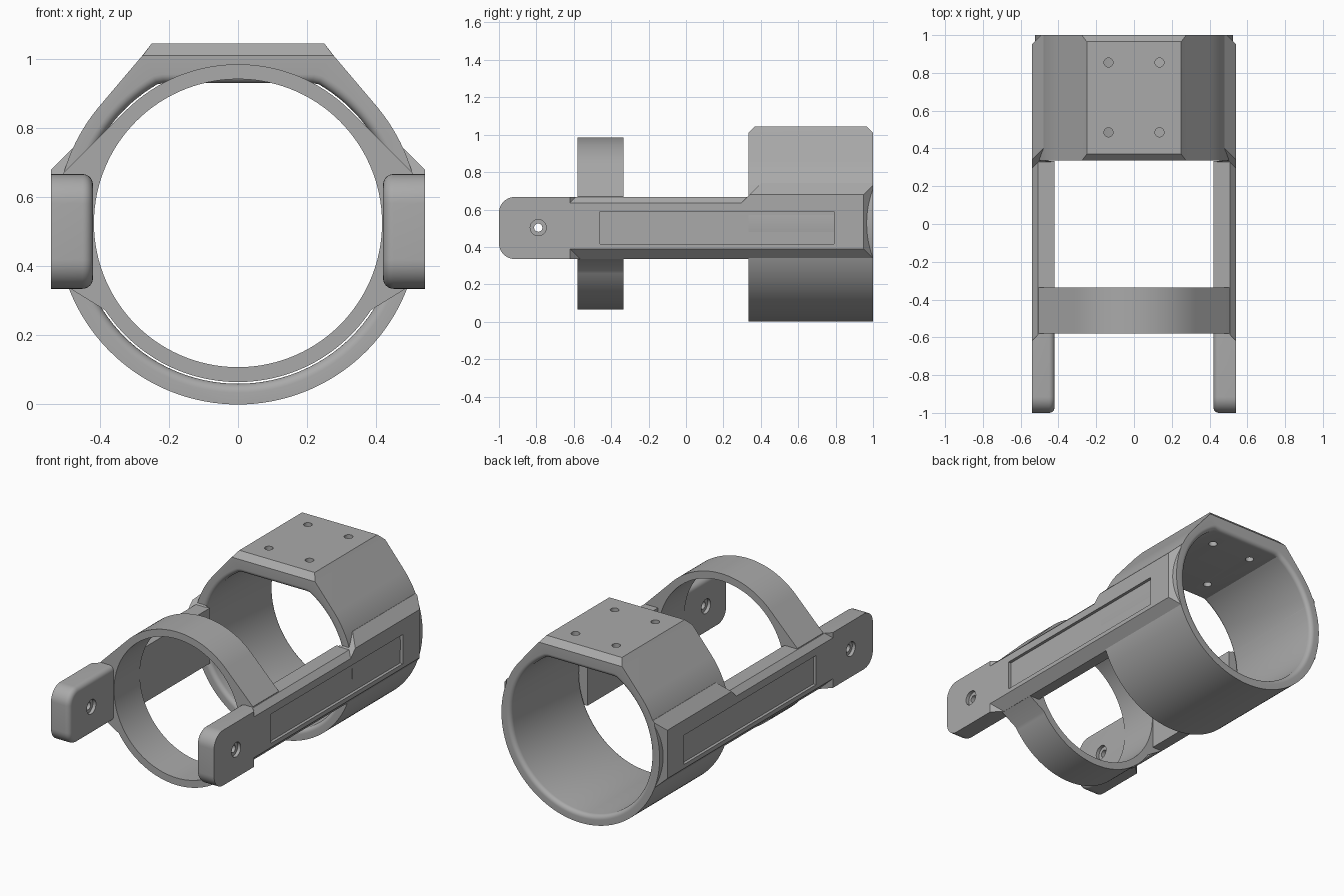
import bpy
import bmesh
from math import sin, cos, radians, pi

if "Cube" in bpy.data.objects:
    bpy.data.objects.remove(bpy.data.objects["Cube"], do_unlink=True)

GREY = (0.40, 0.40, 0.40, 1.0)
grey = bpy.data.materials.new("plain_grey")
grey.use_nodes = True
grey.diffuse_color = GREY
grey.node_tree.nodes["Principled BSDF"].inputs["Base Color"].default_value = GREY

CZ = 0.525                     # height of the shared ring axis
Y_FRONT, Y_BACK = 0.335, 1.0   # ends of the rear collar


def loft(name, rings):
    """Solid skinned through matching rings of points."""
    bm = bmesh.new()
    loops = [[bm.verts.new(p) for p in ring] for ring in rings]
    n = len(loops[0])
    for a, b in zip(loops, loops[1:]):
        for i in range(n):
            j = (i + 1) % n
            bm.faces.new((a[i], a[j], b[j], b[i]))
    bm.faces.new(loops[0])
    bm.faces.new(loops[-1])
    bmesh.ops.recalc_face_normals(bm, faces=bm.faces)
    mesh = bpy.data.meshes.new(name)
    bm.to_mesh(mesh)
    bm.free()
    mesh.materials.append(grey)
    ob = bpy.data.objects.new(name, mesh)
    bpy.context.collection.objects.link(ob)
    return ob


def prism(name, profile, y0, y1):
    """Extrude an x-z profile along y."""
    return loft(name, [[(x, y, z) for x, z in profile] for y in (y0, y1)])


def box(name, x0, x1, y0, y1, z0, z1):
    return prism(name, [(x0, z0), (x1, z0), (x1, z1), (x0, z1)], y0, y1)


def arc(r, start, end, steps, cx=0.0, cz=CZ):
    angles = [radians(start + (end - start) * i / steps) for i in range(steps + 1)]
    return [(cx + r * cos(a), cz + r * sin(a)) for a in angles]


def mirrored(half):
    """Complete a right-hand profile with its mirror image."""
    return half + [(-x, z) for x, z in reversed(half)]


def rod(name, axis, centre, r0, r1, a0, a1):
    """Cylinder or cone along x or z."""
    circle = arc(1, 0, 360, 32, 0, 0)[:-1]
    rings = []
    for r, a in ((r0, a0), (r1, a1)):
        if axis == "x":
            rings.append([(a, centre[0] + r * u, centre[1] + r * v) for u, v in circle])
        else:
            rings.append([(centre[0] + r * u, centre[1] + r * v, a) for u, v in circle])
    return loft(name, rings)


def cut(target, cutters):
    bpy.context.view_layer.objects.active = target
    for c in cutters:
        c.hide_render = True
        mod = target.modifiers.new("cut", "BOOLEAN")
        mod.operation, mod.solver, mod.object = "DIFFERENCE", "EXACT", c
        bpy.ops.object.modifier_apply(modifier=mod.name)


def discard(cutters):
    for c in cutters:
        bpy.data.objects.remove(c, do_unlink=True)


def finish(ob):
    bpy.ops.object.select_all(action="DESELECT")
    ob.select_set(True)
    bpy.context.view_layer.objects.active = ob
    bpy.ops.object.shade_smooth_by_angle(angle=radians(25))


# Collar bore: round with a flat ceiling and rounded lips at both ends
def bore_ring(y, grow):
    pts = arc(0.465 + grow, 0, 360, 120)[:-1]
    return [(x, y, min(z, 0.93 + grow)) for x, z in pts]


LIP = 0.026
lip = [(LIP * (1 - cos(t)), LIP * (1 - sin(t))) for t in [i * pi / 12 for i in range(7)]]
rings = [bore_ring(Y_FRONT - 0.001, LIP)]
rings += [bore_ring(Y_FRONT + d, g) for d, g in lip]
rings += [bore_ring(Y_BACK - d, g) for d, g in reversed(lip)]
rings.append(bore_ring(Y_BACK + 0.02, LIP))
bore = loft("bore_cutter", rings)

# Rear collar with a chamfered flat mounting pad on top
lower = arc(0.525, -90, 39.8, 48)[1:]
full = mirrored([(0, 0)] + lower + [(0.277, 1.01), (0.25, 1.045)])
ends = mirrored([(0, 0)] + lower + [(0.277, 1.01), (0.276, 1.01)])
for p in (full, ends):
    p.pop()                    # the bottom point lies on the mirror line
collar = loft("rear_collar", [[(x, y, z) for x, z in p] for y, p in (
    (Y_FRONT, ends), (Y_FRONT + 0.035, full), (Y_BACK - 0.035, full), (Y_BACK, ends))])
pad_holes = [rod("pad_hole", "z", (x, y), 0.024, 0.024, 0.85, 1.1)
             for x in (-0.135, 0.135) for y in (0.485, 0.855)]
cut(collar, [bore] + pad_holes)
discard(pad_holes)
finish(collar)

# Front ring, blending tangentially into the side rails
half = [(0, CZ - 0.46)] + arc(0.46, -89, -33.2, 24)
half += [(0.485, 0.335), (0.505, 0.355), (0.505, 0.6705)]
half += arc(0.46, 45, 89, 20) + [(0, CZ + 0.46)]
outline = mirrored(half)
outline = [p for i, p in enumerate(outline) if i not in (len(half), len(outline) - 1)]
ring = prism("front_ring", outline, -0.58, -0.335)
ring_bore = prism("ring_bore", arc(0.417, 0, 360, 120)[:-1], -0.7, -0.2)
cut(ring, [ring_bore])
discard([ring_bore])
finish(ring)

# Side rails, saddles and arms, one set per side
IN, OUT, LOW, HIGH = 0.42, 0.541, 0.335, 0.667
for side, s in (("left", 1), ("right", -1)):

    # Long chamfers that run out at an angle near the arm
    def chamfer(tri):
        return loft("chamfer_cutter", [
            [(s * x, -0.62 + OUT - x, z) for x, z in tri],
            [(s * x, 1.1, z) for x, z in tri]])

    edges = [chamfer([(0.561, 0.615), (0.489, 0.687), (0.561, 0.687)]),
             chamfer([(0.561, 0.41), (0.466, 0.315), (0.561, 0.315)])]
    wedge = loft("end_cutter", [[(s * x, y, z) for x, y in (
        (0.559, 0.932), (0.471, 1.02), (0.559, 1.02))] for z in (0.2, 0.9)])

    # Rail with a shallow recessed panel
    rail = box(side + "_rail", s * IN, s * OUT, -0.58, 1.0, LOW, HIGH)
    recess = box("recess_cutter", s * 0.523, s * 0.6, -0.46, 0.79, 0.415, 0.59)
    cut(rail, edges + [wedge, bore, recess])
    finish(rail)

    # Saddle that joins the rail to the collar
    web = [(0.44, 0.60), (OUT, 0.60), (OUT, 0.68), (0.48, 0.741), (0.44, 0.741)]
    saddle = loft(side + "_saddle", [
        [(s * x, z - 0.34, z) for x, z in web],
        [(s * x, 1.0, z) for x, z in web]])
    cut(saddle, [wedge, bore, recess])
    finish(saddle)

    # Arm with rounded front corners and a softened inner edge
    def arm_ring(x, inset):
        r = 0.085 - inset
        y, z0, z1 = -1 + 0.085, LOW + 0.085, HIGH - 0.085
        pts = [(-0.58, LOW + inset)] + arc(r, 270, 180, 10, y, z0)
        pts += arc(r, 180, 90, 10, y, z1) + [(-0.58, HIGH - inset)]
        return [(s * x, a, b) for a, b in pts]

    F = 0.03
    soft = [i * pi / 12 for i in range(7)]
    arm = loft(side + "_arm", [arm_ring(IN + F * (1 - cos(t)), F * (1 - sin(t)))
                               for t in soft] + [arm_ring(OUT, 0)])
    at = (-0.79, 0.503)
    holes = [rod("pivot_hole", "x", at, 0.022, 0.022, s * 0.3, s * 0.7),
             rod("outer_sink", "x", at, 0.043, 0.043, s * (OUT - 0.02), s * 0.6),
             rod("inner_sink", "x", at, 0.043, 0.043, s * 0.35, s * (IN + 0.02))]
    cut(arm, edges + holes)
    finish(arm)
    discard(edges + holes + [wedge, recess])

discard([bore])
